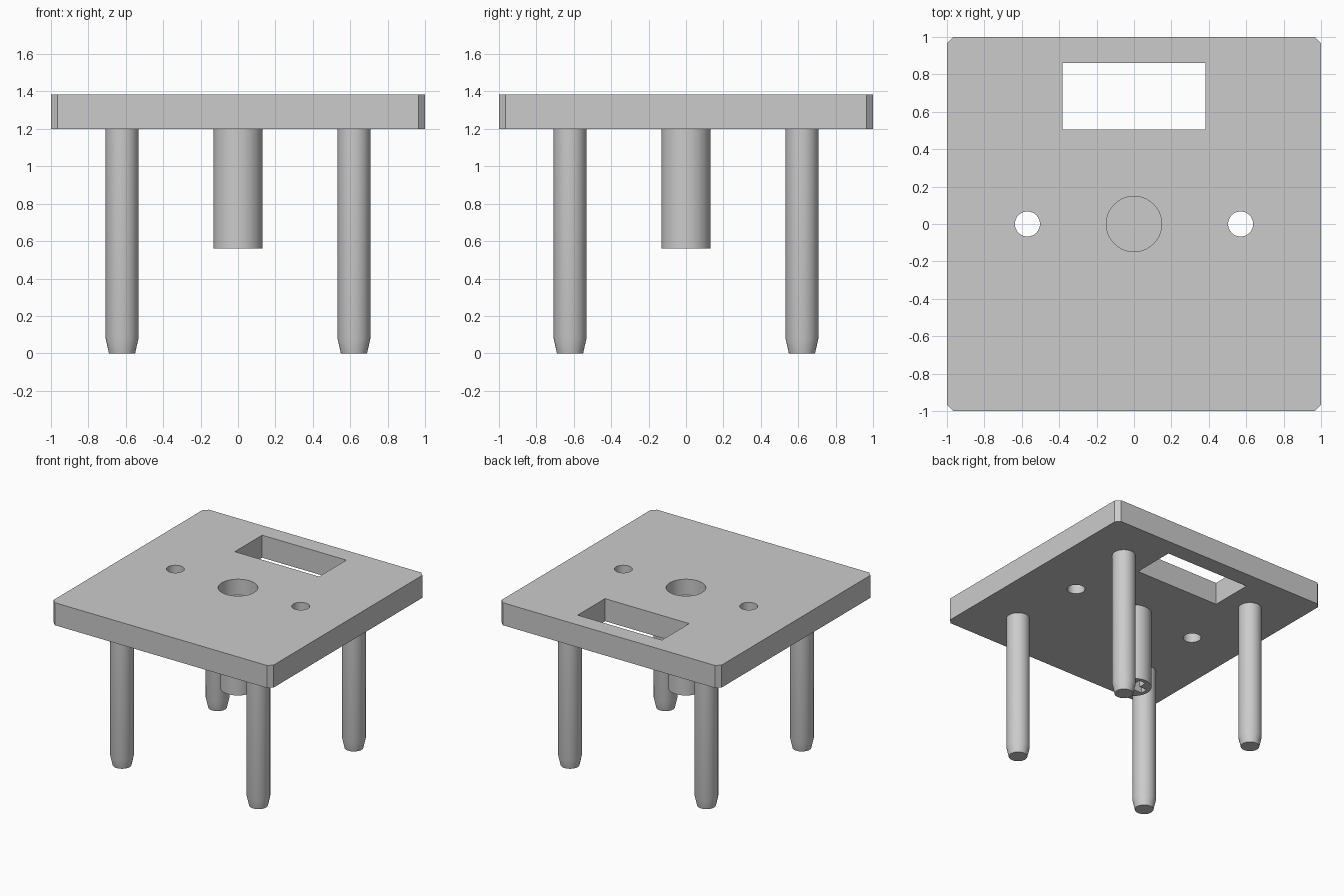
import bpy
import bmesh
from math import cos, sin, tau, radians

cube = bpy.data.objects.get("Cube")
if cube:
    bpy.data.objects.remove(cube, do_unlink=True)

grey = bpy.data.materials.new("plain grey")
grey.use_nodes = True
colour = (0.6, 0.6, 0.6, 1)
grey.diffuse_color = colour
grey.node_tree.nodes["Principled BSDF"].inputs["Base Color"].default_value = colour

PLATE_BOTTOM, PLATE_TOP = 1.2, 1.385
EMBED = 0.01


def loft(name, rings):
    """Closed solid through a stack of (outline, z) rings."""
    bm = bmesh.new()
    loops = [[bm.verts.new((x, y, z)) for x, y in outline] for outline, z in rings]
    bm.faces.new(loops[0][::-1])
    bm.faces.new(loops[-1])
    n = len(loops[0])
    for low, high in zip(loops, loops[1:]):
        for i in range(n):
            j = (i + 1) % n
            bm.faces.new((low[i], low[j], high[j], high[i]))
    mesh = bpy.data.meshes.new(name)
    bm.to_mesh(mesh)
    bm.free()
    mesh.materials.append(grey)
    obj = bpy.data.objects.new(name, mesh)
    bpy.context.collection.objects.link(obj)
    return obj


def circle(r, x=0, y=0, n=48):
    return [(x + r * cos(tau * i / n), y + r * sin(tau * i / n)) for i in range(n)]


def rect(x0, x1, y0, y1):
    return [(x0, y0), (x1, y0), (x1, y1), (x0, y1)]


def prism(name, outline, z0, z1):
    return loft(name, [(outline, z0), (outline, z1)])


def activate(obj):
    bpy.ops.object.select_all(action="DESELECT")
    obj.select_set(True)
    bpy.context.view_layer.objects.active = obj


def cut(obj, outline, z0, z1):
    cutter = prism("cutter", outline, z0, z1)
    cutter.hide_render = True
    mod = obj.modifiers.new("cut", "BOOLEAN")
    mod.operation = "DIFFERENCE"
    mod.solver = "EXACT"
    mod.object = cutter
    activate(obj)
    bpy.ops.object.modifier_apply(modifier=mod.name)
    bpy.data.objects.remove(cutter, do_unlink=True)


def smooth(obj):
    activate(obj)
    bpy.ops.object.shade_smooth_by_angle(angle=radians(30))


# Square plate with clipped corners
c = 0.965
plate = prism("plate", [(-c, -1), (c, -1), (1, -c), (1, c),
                        (c, 1), (-c, 1), (-1, c), (-1, -c)], PLATE_BOTTOM, PLATE_TOP)

# Window, two screw holes and a blind round recess
cut(plate, rect(-0.383, 0.383, 0.505, 0.86), 1, 1.6)
for side in (-1, 1):
    cut(plate, circle(0.067, side * 0.57), 1, 1.6)
cut(plate, circle(0.148), 1.255, 1.6)
smooth(plate)

# Central stem with a cross-shaped socket in its lower end
stem = prism("stem", circle(0.132), 0.56, PLATE_BOTTOM + EMBED)
a, b = 0.1, 0.03
for outline in (rect(-a, a, -b, b), rect(-b, b, -a, a)):
    cut(stem, outline, 0.4, 0.8)
smooth(stem)

# Four round legs with tapered feet
for x, side in ((0.62, "left"), (-0.62, "right")):
    for y, end in ((-0.62, "front"), (0.62, "back")):
        leg = loft(f"{end}_{side}_leg", [(circle(0.07, x, y), 0),
                                         (circle(0.088, x, y), 0.08),
                                         (circle(0.088, x, y), PLATE_BOTTOM + EMBED)])
        smooth(leg)
